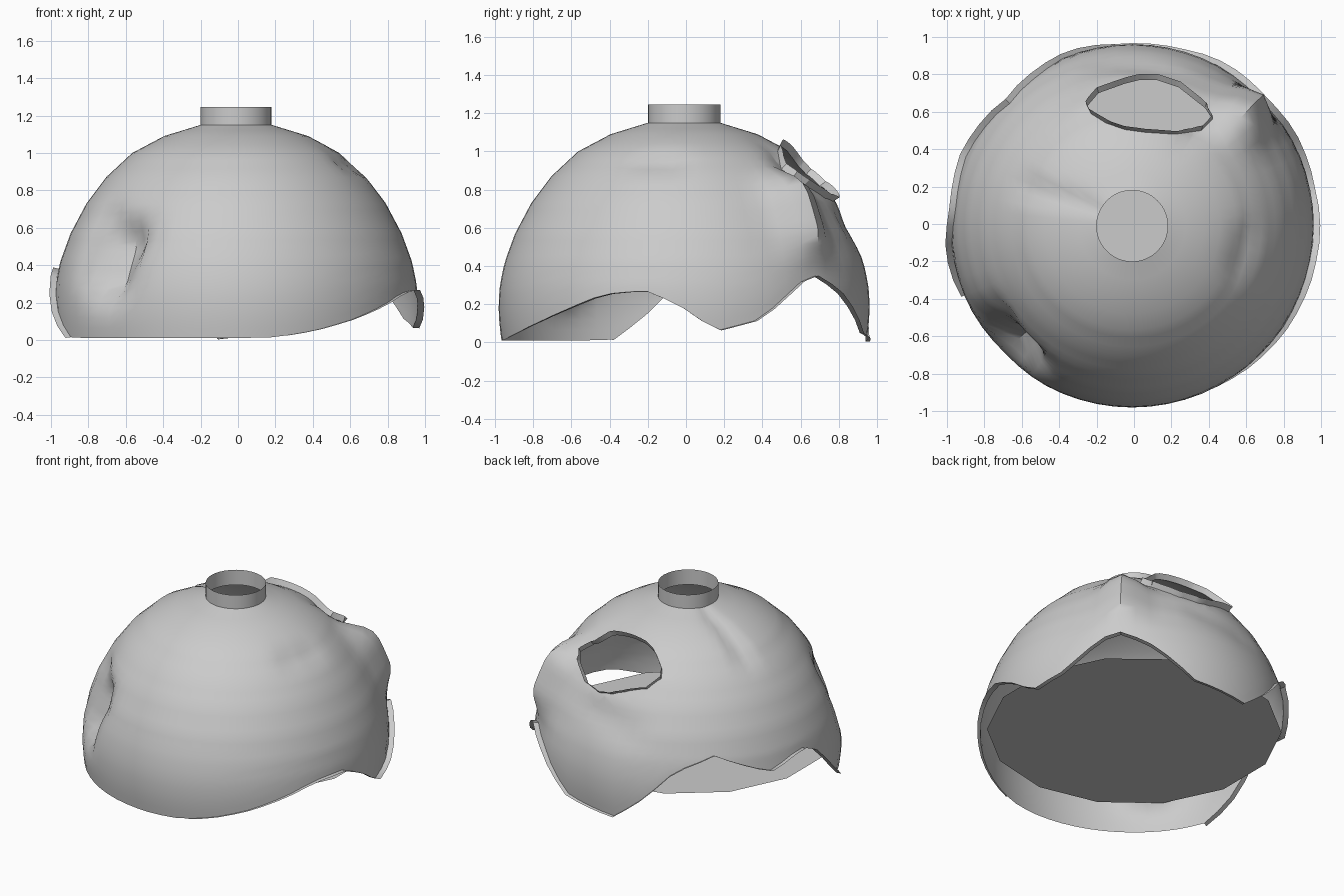
import bpy, bmesh, math
from mathutils import Vector

if "Cube" in bpy.data.objects:
    bpy.data.objects.remove(bpy.data.objects["Cube"])

CX, CY, N = -0.01, -0.01, 64
# dome profile: (z, radius)
PROFILE = [(0, .955), (.1, .968), (.2, .972), (.3, .965), (.42, .94), (.57, .885), (.73, .80),
           (.87, .695), (1.0, .555), (1.09, .385), (1.15, .19)]
# height of the torn lower edge around the dome: (azimuth in degrees, z)
EDGE = [(-90, .01), (-77, .015), (-64, .05), (-50, .11), (-37, .18), (-25, .25), (-12, .27),
        (-2, .20), (10, .06), (24, .12), (33, .24), (43, .36), (55, .27), (73, .05), (96, .005),
        (108, .17), (120, .37), (135, .46), (157, .31), (173, .39), (180, .34), (192, .14),
        (202, .015), (214, .01), (270, .01)]
# outline of the hole seen from above
HOLE = [(-.25, .63), (-.19, .70), (-.05, .75), (.03, .77), (.12, .77), (.24, .73), (.38, .62),
        (.42, .56), (.36, .5), (.22, .48), (.06, .49), (-.05, .505), (-.15, .54), (-.23, .59)]
# dents (negative depth = bulge): centre, half-axis of the groove, width, depth
DENTS = [((-.64, -.66, .43), (.02, -.01, .10), .15, .16),
         ((-.75, -.52, .52), (.08, .05, .12), .11, .05),
         ((-.45, .16, 1.02), (.22, -.06, .08), .06, .035),
         ((.58, -.15, .94), (.03, .08, 0), .09, .025),
         ((.60, .60, .68), (.06, .06, -.10), .16, -.13),
         ((.36, .52, .90), (.08, .06, -.04), .09, .03),
         ((0, .86, .60), (.15, 0, .03), .12, .02)]


def lerp(keys, t):
    for (a, va), (b, vb) in zip(keys, keys[1:]):
        if t <= b:
            return va + (vb - va) * max(0, t - a) / (b - a)
    return keys[-1][1]


def dent(p):
    total = 0
    for c, a, w, depth in DENTS:
        c, a = Vector(c), Vector(a)
        s = max(-1, min(1, (p - c).dot(a) / a.length_squared))
        total += depth * math.exp(-((p - c - a * s).length / w) ** 2 * 1.5)
    return total


def finish(bm, name, angle=40):
    me = bpy.data.meshes.new(name)
    bm.to_mesh(me)
    bm.free()
    ob = bpy.data.objects.new(name, me)
    bpy.context.collection.objects.link(ob)
    bpy.ops.object.select_all(action='DESELECT')
    ob.select_set(True)
    bpy.context.view_layer.objects.active = ob
    bpy.ops.object.shade_smooth_by_angle(angle=math.radians(angle))
    return ob


def inside(x, y):
    hit = False
    for (x1, y1), (x2, y2) in zip(HOLE, HOLE[1:] + HOLE[:1]):
        if (y1 > y) != (y2 > y) and x < x1 + (x2 - x1) * (y - y1) / (y2 - y1):
            hit = not hit
    return hit


def add_lip(bm, edges, width):
    # raise a torn lip outward from open edges
    bm.normal_update()
    pairs = [(e.link_loops[0].link_loop_next.vert, e.link_loops[0].vert) for e in edges]
    ends = {v: v.co + v.normal * width(v.co) for pair in pairs for v in pair}
    made = {v: bm.verts.new(co) for v, co in ends.items()}
    for a, b in pairs:
        bm.faces.new((a, b, made[b], made[a]))


# dented dome shell
bm = bmesh.new()
upper = [.5, .535, .57, .61, .65, .69, .73, .775, .82, .87, .915, .96, 1.0, 1.045, 1.09, 1.12, 1.15]
columns = []
for i in range(N):
    deg = -90 + 360 * i / N
    base = lerp(EDGE, deg)
    heights = [base + (.5 - base) * k / 9 for k in range(9)] + upper
    col = []
    for z in heights:
        r = lerp(PROFILE, z)
        a = math.radians(deg)
        p = Vector((CX + r * math.cos(a), CY + r * math.sin(a), z))
        d = dent(p)
        p -= Vector((p.x, p.y, p.z * .5)).normalized() * d
        col.append(bm.verts.new(p))
    columns.append(col)
for i in range(N):
    a, b = columns[i], columns[(i + 1) % N]
    for k in range(len(a) - 1):
        bm.faces.new((a[k], b[k], b[k + 1], a[k + 1]))

# hole cut through the back of the shell
for (x1, y1), (x2, y2) in zip(HOLE, HOLE[1:] + HOLE[:1]):
    mid = Vector(((x1 + x2) / 2, (y1 + y2) / 2, 0))
    reach = math.hypot(x2 - x1, y2 - y1) / 2 + .1
    faces = []
    for f in bm.faces:
        c = f.calc_center_median()
        if c.z > .55 and math.hypot(c.x - mid.x, c.y - mid.y) < reach:
            faces.append(f)
    geom = set(faces)
    for f in faces:
        geom.update(f.edges)
        geom.update(f.verts)
    bmesh.ops.bisect_plane(bm, geom=list(geom), dist=1e-5, plane_co=mid,
                           plane_no=Vector((y2 - y1, x1 - x2, 0)).normalized())
gone = []
for f in bm.faces:
    c = f.calc_center_median()
    if c.z > .5 and inside(c.x, c.y):
        gone.append(f)
bmesh.ops.delete(bm, geom=gone, context='FACES')

# lips around the hole and along the torn lower edge
hole_edges, rim_edges = [], []
for e in bm.edges:
    if e.is_boundary:
        m = (e.verts[0].co + e.verts[1].co) / 2
        if m.z > 1.12:
            continue
        if m.z > .55:
            hole_edges.append(e)
        elif m.z > .02 or m.y > .8:
            rim_edges.append(e)
add_lip(bm, hole_edges, lambda p: .04)
add_lip(bm, rim_edges, lambda p: lerp([(-.9, .008), (-.3, .035), (.8, .035), (.95, .02)], p.y))
finish(bm, "dome_shell")

# open neck collar
bm = bmesh.new()
bmesh.ops.create_cone(bm, cap_ends=False, segments=32, radius1=.19, radius2=.19, depth=.105)
bmesh.ops.translate(bm, verts=bm.verts, vec=(CX, CY, 1.1925))
finish(bm, "neck_collar")

# inner floor plate
bm = bmesh.new()
bmesh.ops.create_circle(bm, cap_ends=True, segments=14, radius=.93)
bmesh.ops.translate(bm, verts=bm.verts, vec=(CX, CY, .2))
finish(bm, "floor_plate")
